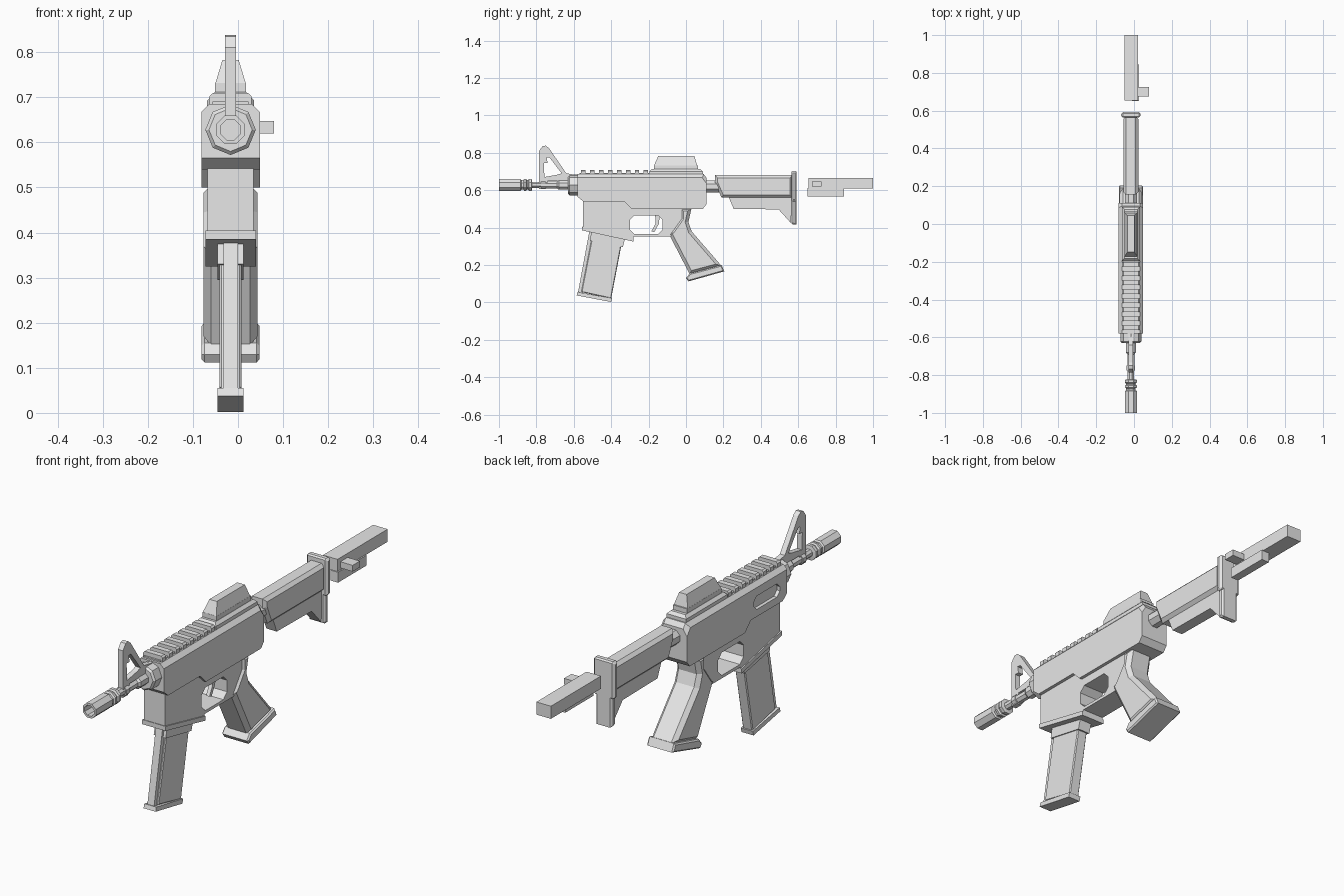
import bpy, bmesh, math
from mathutils import Vector

CX = -0.0165   # centre plane of the body
AXIS_Z = 0.628  # bore height

cube = bpy.data.objects.get("Cube")
if cube:
    bpy.data.objects.remove(cube, do_unlink=True)

grey = bpy.data.materials.new("plain_grey")
grey.use_nodes = True
grey.diffuse_color = (0.8, 0.8, 0.8, 1)
grey.node_tree.nodes["Principled BSDF"].inputs["Base Color"].default_value = (0.8, 0.8, 0.8, 1)


def finish(name, bm):
    bmesh.ops.recalc_face_normals(bm, faces=bm.faces)
    mesh = bpy.data.meshes.new(name)
    bm.to_mesh(mesh)
    bm.free()
    mesh.materials.append(grey)
    obj = bpy.data.objects.new(name, mesh)
    bpy.context.collection.objects.link(obj)
    return obj


def rim(e):
    """Outline edges of the two side faces."""
    return abs(e.verts[0].co.x - e.verts[1].co.x) < 1e-5


def plate(name, points, half, bevel=0, rule=rim, x=CX):
    """Side profile of (y, z) points, extruded across x."""
    bm = bmesh.new()
    face = bm.faces.new([bm.verts.new((x - half, y, z)) for y, z in points])
    new = bmesh.ops.extrude_face_region(bm, geom=[face])["geom"]
    verts = [v for v in new if isinstance(v, bmesh.types.BMVert)]
    bmesh.ops.translate(bm, verts=verts, vec=(2 * half, 0, 0))
    if bevel:
        bmesh.ops.bevel(bm, geom=[e for e in bm.edges if rule(e)], offset=bevel,
                        segments=1, affect='EDGES', profile=0.5)
    return finish(name, bm)


def box(name, y0, y1, z0, z1, half, bevel=0, rule=rim, x=CX):
    return plate(name, [(y0, z0), (y1, z0), (y1, z1), (y0, z1)], half, bevel, rule, x)


def lathe(name, points, turn=0.0, z=AXIS_Z):
    """Eight-sided turned part from (y, radius) points."""
    bm = bmesh.new()
    vs = [bm.verts.new((CX + r * math.sin(turn), y, z + r * math.cos(turn))) for y, r in points]
    edges = [bm.edges.new(pair) for pair in zip(vs, vs[1:])]
    bmesh.ops.spin(bm, geom=vs + edges, cent=(CX, 0, z), axis=(0, 1, 0),
                   angle=math.tau, steps=8)
    bmesh.ops.remove_doubles(bm, verts=bm.verts, dist=1e-4)
    return finish(name, bm)


def cut(obj, cutter):
    cutter.hide_render = True
    cutter.hide_set(True)
    mod = obj.modifiers.new("opening", 'BOOLEAN')
    mod.operation = 'DIFFERENCE'
    mod.solver = 'EXACT'
    mod.object = cutter


def rounded(y0, y1, z0, z1, c):
    """Rectangle outline with cut corners."""
    return [(y0 + c, z0), (y1 - c, z0), (y1, z0 + c), (y1, z1 - c),
            (y1 - c, z1), (y0 + c, z1), (y0, z1 - c), (y0, z0 + c)]


# Upper receiver with chamfered shoulders and a port on one side
upper = plate("upper_receiver",
              [(-.58, .565), (-.55, .54), (-.33, .54), (-.29, .5), (.09, .5), (.11, .525),
               (.11, .665), (.095, .685), (-.58, .685)], .065, .018,
              lambda e: rim(e) and min(v.co.z for v in e.verts) > .66)
cut(upper, plate("port_cutter", rounded(-.53, -.35, .572, .63, .02), .015, x=CX - .065))

# Lower receiver with the trigger opening
lower = plate("lower_receiver",
              [(-.552, .56), (-.552, .39), (-.28, .335), (-.28, .352), (-.08, .352),
               (-.02, .45), (.03, .51), (.03, .56)], .051)
cut(lower, plate("trigger_cutter", rounded(-.3, -.125, .365, .465, .025), .2))
plate("magazine_well_rim", [(-.556, .405), (-.556, .385), (-.28, .325), (-.28, .345)], .056)
plate("trigger", [(-.165, .47), (-.14, .47), (-.145, .42), (-.17, .375), (-.185, .38),
                  (-.163, .42)], .008)

# Pistol grip and its foot
plate("grip", [(-.1, .353), (-.085, .353), (.02, .15), (.19, .195), (.03, .38), (.013, .43),
               (.03, .505), (-.03, .505), (-.03, .45)], .06, .017)
plate("grip_foot", [(.0, .13), (.013, .112), (.205, .166), (.19, .2), (.02, .155)], .064, .006)

# Magazine
plate("magazine_body", [(-.495, .39), (-.335, .36), (-.4, .02), (-.56, .055)], .024, .004)
plate("magazine_front", [(-.515, .39), (-.49, .385), (-.553, .05), (-.577, .055)], .016)
plate("magazine_collar", [(-.505, .38), (-.325, .345), (-.338, .295), (-.515, .33)], .029)
plate("magazine_foot", [(-.58, .055), (-.585, .037), (-.4, .002), (-.395, .022)], .029)

# Barrel, collar and muzzle
lathe("barrel", [(-.85, 0), (-.85, .018), (-.775, .018), (-.775, .024), (-.75, .024),
                 (-.75, .02), (-.69, .02), (-.68, .028), (-.56, .028), (-.56, 0)], math.pi / 8)
lathe("barrel_collar", [(-.63, 0), (-.63, .048), (-.622, .056), (-.57, .056), (-.57, 0)])
lathe("muzzle", [(-.93, 0), (-.93, .024), (-1, .024), (-1, .034), (-.885, .034),
                 (-.88, .027), (-.87, .027), (-.865, .034), (-.855, .034), (-.85, .027),
                 (-.845, .027), (-.84, .034), (-.825, .034), (-.82, 0)], math.pi / 8)

# Front sight with its triangular window
sight = plate("front_sight", [(-.785, .605), (-.785, .81), (-.767, .835), (-.75, .838),
                              (-.733, .825), (-.64, .69), (-.58, .68), (-.58, .65),
                              (-.74, .65), (-.75, .605)], .012)
cut(sight, plate("sight_cutter", [(-.757, .67), (-.76, .745), (-.74, .745), (-.745, .775),
                                  (-.73, .775), (-.665, .69), (-.69, .682)], .1))

# Top rail
box("rail_base", -.57, -.18, .68, .691, .04)
for i in range(8):
    y = -.55 + i * .048
    box("rail_tooth", y - .012, y + .012, .685, .709, .047, .007,
        lambda e: rim(e) and min(v.co.z for v in e.verts) > .7)

# Optic on top of the receiver
box("optic_base", -.195, .09, .68, .712, .047, .012,
    lambda e: min(v.co.z for v in e.verts) > .7)
box("optic_step", -.172, .065, .7, .732, .034)
bm = bmesh.new()
rings = [[bm.verts.new((CX + sx * h, y, z)) for sx, y in ((-1, y0), (1, y0), (1, y1), (-1, y1))]
         for h, y0, y1, z in ((.034, -.172, .06, .73), (.018, -.148, .045, .783))]
bm.faces.new(rings[0])
bm.faces.new(rings[1])
for i in range(4):
    j = (i + 1) % 4
    bm.faces.new((rings[0][i], rings[0][j], rings[1][j], rings[1][i]))
finish("optic_hood", bm)

# Stock
lathe("buffer_tube", [(.1, 0), (.1, .034), (.2, .034), (.2, 0)], math.pi / 8, .62)
plate("stock_body", [(.155, .68), (.155, .64), (.19, .56), (.57, .56), (.57, .68)], .039, .014)
plate("stock_fin", [(.225, .57), (.255, .5), (.495, .497), (.56, .425), (.57, .57)], .025)
plate("butt_upper", rounded(.563, .592, .54, .703, .006), .052, .01)
plate("butt_lower", [(.563, .56), (.563, .422), (.575, .415), (.592, .415), (.592, .56)],
      .04, .008)

# Loose bolt behind the stock
box("bolt_body", .655, 1.0, .61, .665, .035, x=-.014)
box("bolt_lug", .65, .845, .567, .612, .0185, x=.0085)
box("bolt_handle", .675, .725, .62, .647, .032, x=.048)
